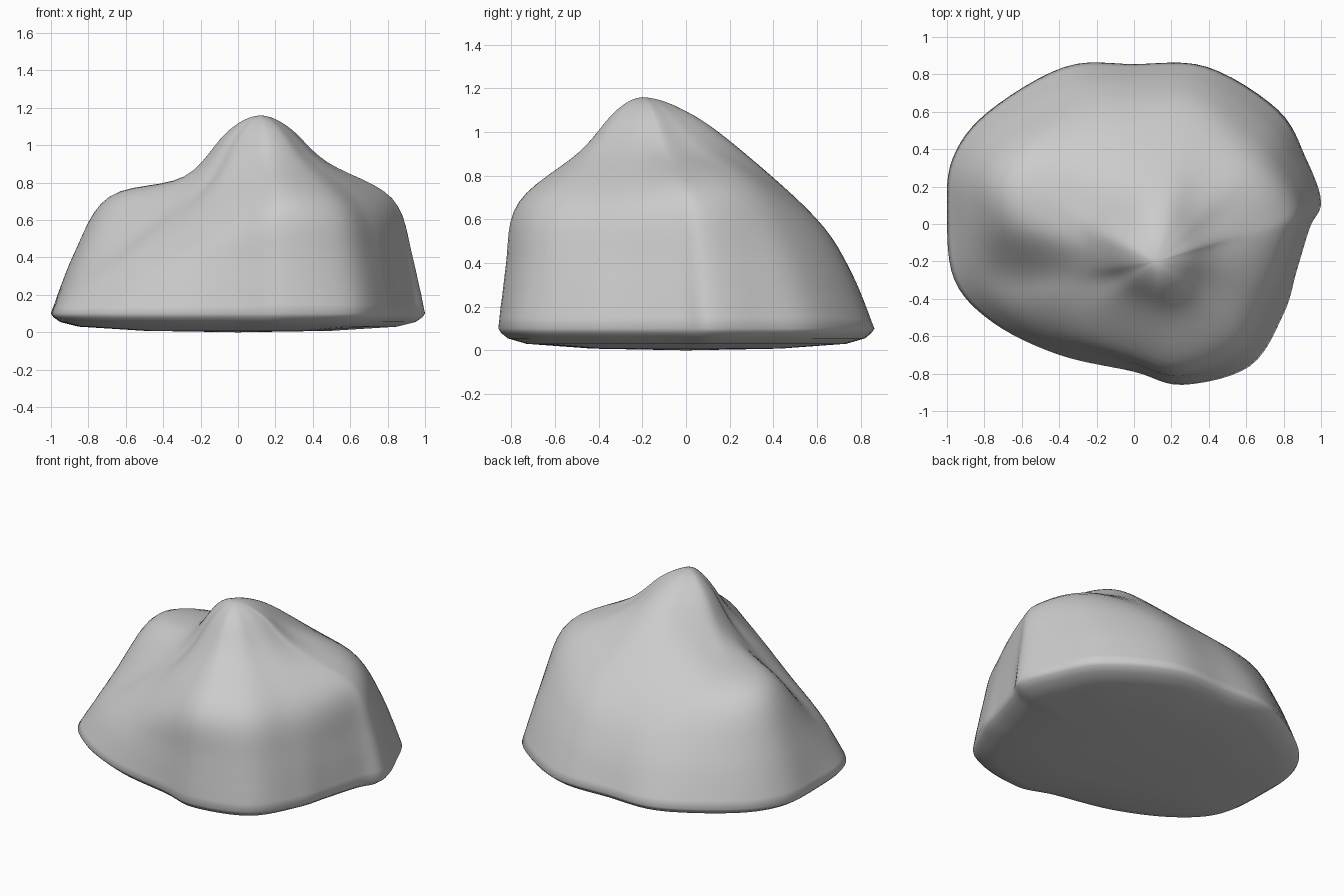
import bpy, bmesh
from mathutils import Vector

if "Cube" in bpy.data.objects:
    bpy.data.objects.remove(bpy.data.objects["Cube"])

PEAK = Vector((0.12, -0.2, 1.16))
# spokes: rim x, rim y, shoulder distance from peak (fraction), shoulder z, mid-slope z
SPOKES = [
    (0.26, -0.86, .87, .68, .91), (0.62, -0.76, .82, .68, .91),
    (0.80, -0.48, .80, .68, .92), (0.87, -0.25, .84, .69, .92),
    (0.94, -0.02, .84, .72, .91), (1.00, 0.12, .80, .72, .91),
    (0.92, 0.35, .76, .75, .92), (0.77, 0.61, .70, .74, .95),
    (0.39, 0.84, .75, .62, .96), (0.00, 0.855, .74, .61, .96),
    (-.37, 0.84, .70, .64, .92), (-.78, 0.60, .74, .70, .85),
    (-.97, 0.35, .74, .73, .83), (-1.0, 0.05, .70, .70, .82),
    (-.96, -.30, .65, .51, .79), (-.75, -.53, .65, .52, .79),
    (-.40, -.70, .75, .52, .84), (0.00, -.79, .86, .61, .89),
]


def spline(a, b, c, d, t):
    return 0.5 * (2 * b + (c - a) * t + (2 * a - 5 * b + 4 * c - d) * t * t
                  + (3 * b - a - 3 * c + d) * t ** 3)


def spoke_points(s):
    x, y, f, sz, mz = s

    def at(t, z):
        return Vector((PEAK.x + (x - PEAK.x) * t, PEAK.y + (y - PEAK.y) * t, z))
    return [PEAK.copy(), at(f * .22, PEAK.z - (PEAK.z - mz) * .26), at(f * .5, mz),
            at(f, sz), at(f + (1 - f) * .62, .1 + (sz - .1) * .5), at(1, .1)]


def refine(pts, steps):
    # mirrored first knot keeps the summit level
    before = Vector((2 * pts[0].x - pts[1].x, 2 * pts[0].y - pts[1].y, pts[1].z))
    ext = [before] + pts + [2 * pts[-1] - pts[-2]]
    out = [spline(*ext[i:i + 4], k / steps)
           for i in range(len(pts) - 1) for k in range(steps)]
    return out + [pts[-1]]


# smooth the spokes around the rock, then down each slope
N, STEPS = len(SPOKES), 6
columns = []
for i in range(N):
    quad = [spoke_points(SPOKES[(i + k) % N]) for k in (-1, 0, 1, 2)]
    for k in range(STEPS):
        knots = [spline(*row, k / STEPS) for row in zip(*quad)]
        rim = knots[-1]
        under = [Vector((rim.x * s, rim.y * s, z))
                 for s, z in ((.985, .08), (.95, .055), (.85, .03), (.5, .008))]
        columns.append(refine(knots, STEPS)[1:] + under)

# rock surface
bm = bmesh.new()
top = bm.verts.new(PEAK)
bottom = bm.verts.new((0, 0, 0))
grid = [[bm.verts.new(p) for p in col] for col in columns]
for i, a in enumerate(grid):
    b = grid[(i + 1) % len(grid)]
    bm.faces.new((top, a[0], b[0]))
    for j in range(len(a) - 1):
        bm.faces.new((a[j], a[j + 1], b[j + 1], b[j]))
    bm.faces.new((a[-1], bottom, b[-1]))

# weather the slopes a little, leaving the rim as drawn
for _ in range(3):
    bmesh.ops.smooth_vert(bm, verts=[v for c in grid for v in c[:27]], factor=0.5,
                          use_axis_x=True, use_axis_y=True, use_axis_z=True)
bmesh.ops.recalc_face_normals(bm, faces=bm.faces)
mesh = bpy.data.meshes.new("rock")
bm.to_mesh(mesh)
bm.free()
rock = bpy.data.objects.new("rock", mesh)
bpy.context.collection.objects.link(rock)
bpy.context.view_layer.objects.active = rock
rock.select_set(True)
bpy.ops.object.shade_smooth_by_angle(angle=1.6)
